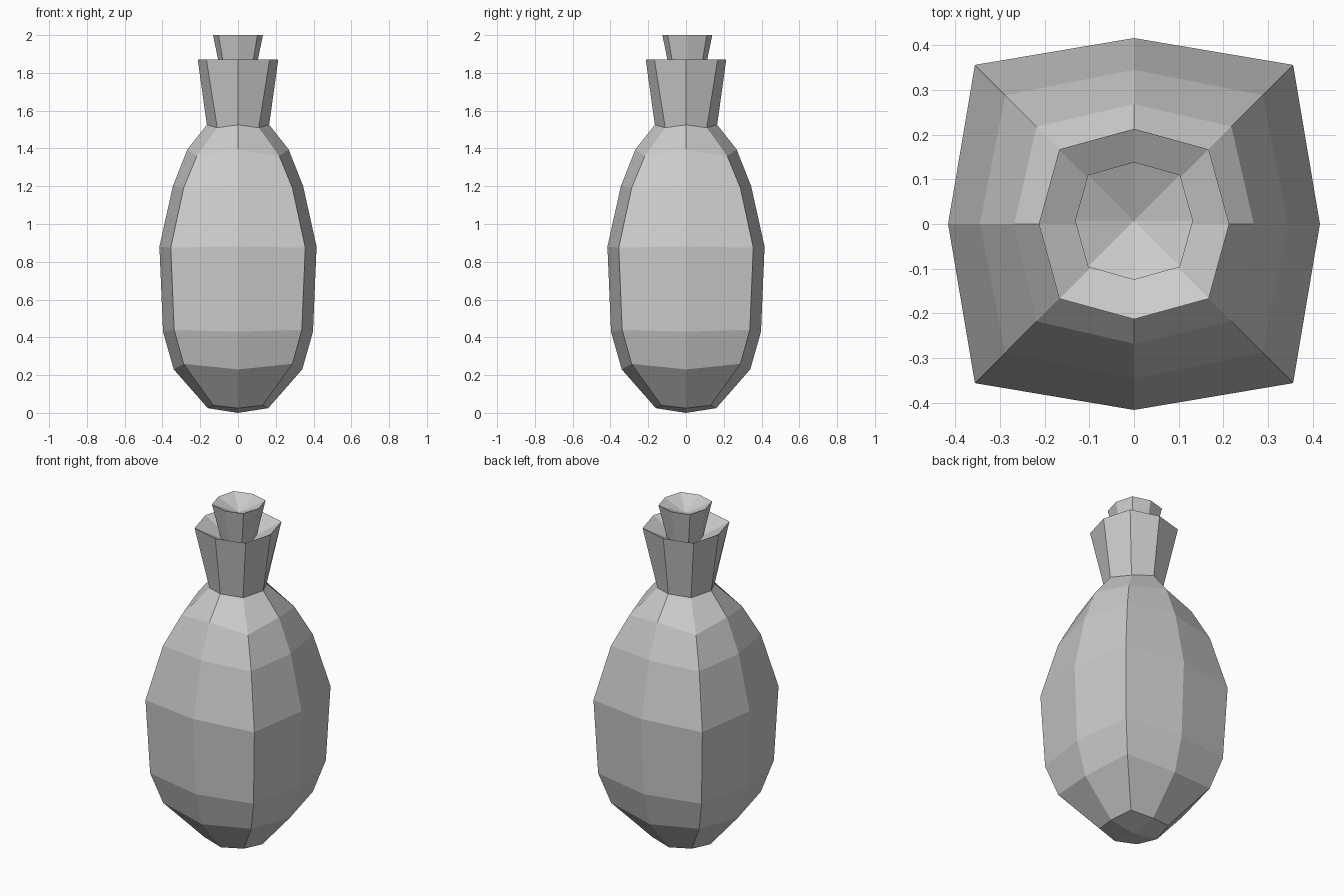
import bpy, bmesh

if "Cube" in bpy.data.objects:
    bpy.data.objects.remove(bpy.data.objects["Cube"])


def lathe_part(name, rings, bottom=None, top=None, y_shift=0.0):
    """Stack eight-sided rings: (mid-side reach, its z, corner reach, its z)."""
    bm = bmesh.new()
    dirs = [(1, 0), (1, 1), (0, 1), (-1, 1), (-1, 0), (-1, -1), (0, -1), (1, -1)]
    loops = []
    for side, side_z, corner, corner_z in rings:
        loop = []
        for i, (x, y) in enumerate(dirs):
            r, z = (corner, corner_z) if i % 2 else (side, side_z)
            loop.append(bm.verts.new((x * r, y * r + y_shift, z)))
        loops.append(loop)
    for a, b in zip(loops, loops[1:]):
        for i in range(8):
            j = (i + 1) % 8
            bm.faces.new((a[i], a[j], b[j], b[i]))
    # Fan caps, raised or dished by the height of the centre point
    for loop, z in ((loops[0], bottom), (loops[-1], top)):
        if z is not None:
            c = bm.verts.new((0, y_shift, z))
            for i in range(8):
                bm.faces.new((loop[i], loop[(i + 1) % 8], c))
    bmesh.ops.recalc_face_normals(bm, faces=bm.faces)
    mesh = bpy.data.meshes.new(name)
    bm.to_mesh(mesh)
    bm.free()
    obj = bpy.data.objects.new(name, mesh)
    bpy.context.collection.objects.link(obj)
    return obj


# Squarish faceted bottle body
lathe_part("bottle_body", [
    (0.16, 0.025, 0.13, 0.04),
    (0.34, 0.23, 0.288, 0.26),
    (0.397, 0.43, 0.338, 0.44),
    (0.416, 0.88, 0.356, 0.875),
    (0.345, 1.20, 0.288, 1.19),
    (0.268, 1.395, 0.218, 1.36),
    (0.165, 1.525, 0.11, 1.51),
], bottom=0.0)

# Flared neck with a dished mouth
lathe_part("bottle_neck", [
    (0.165, 1.525, 0.11, 1.51),
    (0.213, 1.87, 0.167, 1.87),
], top=1.75)

# Tapered stopper with a dished top
lathe_part("stopper", [
    (0.087, 1.78, 0.066, 1.78),
    (0.132, 2.0, 0.103, 2.0),
], bottom=1.78, top=1.94, y_shift=0.007)
